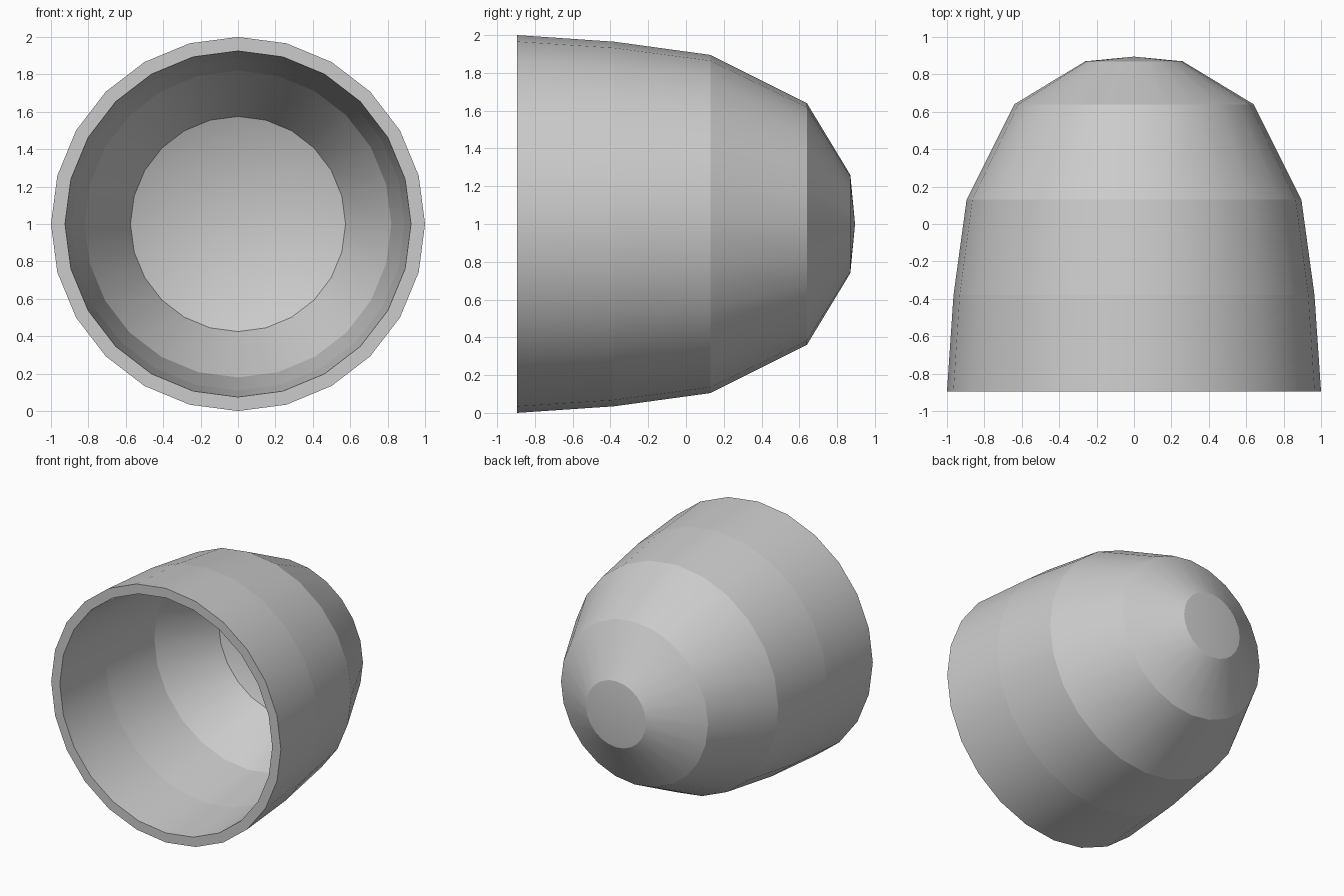
import bpy, bmesh, math

if "Cube" in bpy.data.objects:
    bpy.data.objects.remove(bpy.data.objects["Cube"])

SIDES = 24
CENTRE_Z = 1.0

# (y, radius) closed half-profile: outer tip -> rim -> inside tip
profile = [
    (0.895, 0.0), (0.87, 0.26), (0.64, 0.64), (0.13, 0.895), (-0.38, 0.965), (-0.895, 1.0),
    (-0.895, 0.925), (-0.38, 0.89), (0.13, 0.82), (0.58, 0.575), (0.82, 0.0),
]

grey = bpy.data.materials.new("light_grey")
grey.diffuse_color = (0.6, 0.6, 0.6, 1.0)
grey.use_nodes = True
grey.node_tree.nodes["Principled BSDF"].inputs["Base Color"].default_value = grey.diffuse_color

# Hollow domed cup, revolved around the y axis
bm = bmesh.new()
rings = []
for y, r in profile:
    if r == 0:
        rings.append([bm.verts.new((0, y, CENTRE_Z))] * SIDES)
    else:
        rings.append([bm.verts.new((r * math.cos(2 * math.pi * i / SIDES), y,
                                    CENTRE_Z + r * math.sin(2 * math.pi * i / SIDES)))
                      for i in range(SIDES)])
for a, b in zip(rings, rings[1:]):
    for i in range(SIDES):
        j = (i + 1) % SIDES
        corners = list(dict.fromkeys([a[i], a[j], b[j], b[i]]))
        bm.faces.new(corners).smooth = True
bmesh.ops.recalc_face_normals(bm, faces=bm.faces)

# Round sections are smooth around, with a crisp step at each ring
for e in bm.edges:
    if abs(e.verts[0].co.y - e.verts[1].co.y) < 1e-5 and len(e.link_faces) == 2:
        n0, n1 = (f.normal for f in e.link_faces)
        on_rim = any(abs(f.normal.y) > 0.999 for f in e.link_faces)
        radial = min(math.hypot(v.co.x, v.co.z - CENTRE_Z) for v in e.verts) < 1e-5
        same_radius = abs(math.hypot(e.verts[0].co.x, e.verts[0].co.z - CENTRE_Z)
                          - math.hypot(e.verts[1].co.x, e.verts[1].co.z - CENTRE_Z)) < 1e-5
        if not radial and (same_radius or on_rim):
            e.smooth = False

mesh = bpy.data.meshes.new("domed_cup")
bm.to_mesh(mesh)
bm.free()
mesh.materials.append(grey)
cup = bpy.data.objects.new("domed_cup", mesh)
bpy.context.collection.objects.link(cup)
